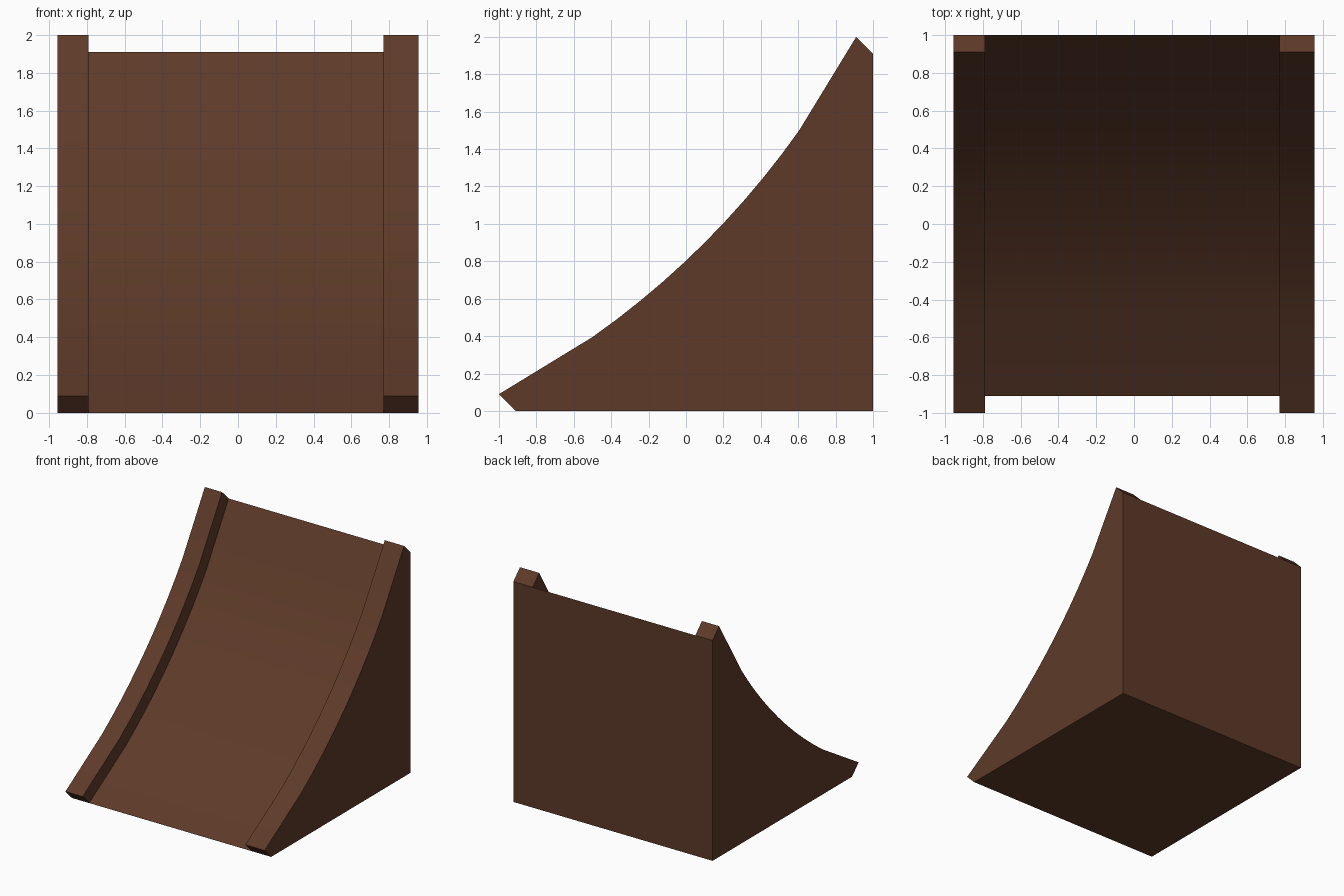
import bpy, bmesh, math
from mathutils import Vector

if "Cube" in bpy.data.objects:
    bpy.data.objects.remove(bpy.data.objects["Cube"])

XS = [-0.955, -0.79, 0.77, 0.955]      # outer side, left rail, right rail, outer side
STEP = Vector((0.09, -0.09))           # rail height: channel floor is the rail curve shifted


def arc(a, b, sag, n):
    """Points of a circular arc from a to b, bulging towards the lower back corner."""
    half = 2 * math.atan(2 * sag / (b - a).length)
    r = (b - a).length / (2 * math.sin(half))
    along = (b - a).normalized()
    out = Vector((along.y, -along.x))
    centre = (a + b) / 2 + out * (sag - r)
    return [centre + out * r * math.cos(t) + along * r * math.sin(t)
            for t in (half * (2 * i / n - 1) for i in range(n + 1))]


# Slope profile in (y, z): straight toe, curved middle, straight top
rail = [Vector((-1, 0.09))] + arc(Vector((-0.5, 0.395)), Vector((0.605, 1.5)), 0.067, 10) + [Vector((0.91, 2))]
floor = [p + STEP for p in rail]
base = [floor[0], Vector((1, 0)), floor[-1]]

bm = bmesh.new()


def cap(points, x):
    bm.faces.new([bm.verts.new((x, p.x, p.y)) for p in points])


def strip(points, xa, xb):
    for p, q in zip(points, points[1:]):
        bm.faces.new([bm.verts.new(c) for c in
                      ((xa, p.x, p.y), (xb, p.x, p.y), (xb, q.x, q.y), (xa, q.x, q.y))])


# Rails: top surface with slanted ends, and their inner walls
rail_outline = [floor[0]] + rail + [floor[-1]]
for xa, xb in ((XS[0], XS[1]), (XS[2], XS[3])):
    strip(rail_outline, xa, xb)
for x in XS[1:3]:
    for i in range(len(rail) - 1):
        cap([rail[i], rail[i + 1], floor[i + 1], floor[i]], x)
# Channel floor, underside and back, outer sides
strip(floor, XS[1], XS[2])
for xa, xb in zip(XS, XS[1:]):
    strip(base, xa, xb)
for x in (XS[0], XS[3]):
    cap(rail_outline + [base[1]], x)

bmesh.ops.remove_doubles(bm, verts=bm.verts[:], dist=1e-4)
bmesh.ops.dissolve_limit(bm, angle_limit=math.radians(0.3), verts=bm.verts[:], edges=bm.edges[:])
bmesh.ops.recalc_face_normals(bm, faces=bm.faces[:])

mesh = bpy.data.meshes.new("curved_ramp")
bm.to_mesh(mesh)
bm.free()
ramp = bpy.data.objects.new("curved_ramp", mesh)
bpy.context.collection.objects.link(ramp)

brown = bpy.data.materials.new("brown")
brown.diffuse_color = (0.11, 0.042, 0.022, 1)
brown.use_nodes = True
brown.node_tree.nodes["Principled BSDF"].inputs["Base Color"].default_value = brown.diffuse_color
mesh.materials.append(brown)

bpy.context.view_layer.objects.active = ramp
ramp.select_set(True)
bpy.ops.object.shade_smooth_by_angle(angle=math.radians(20))
